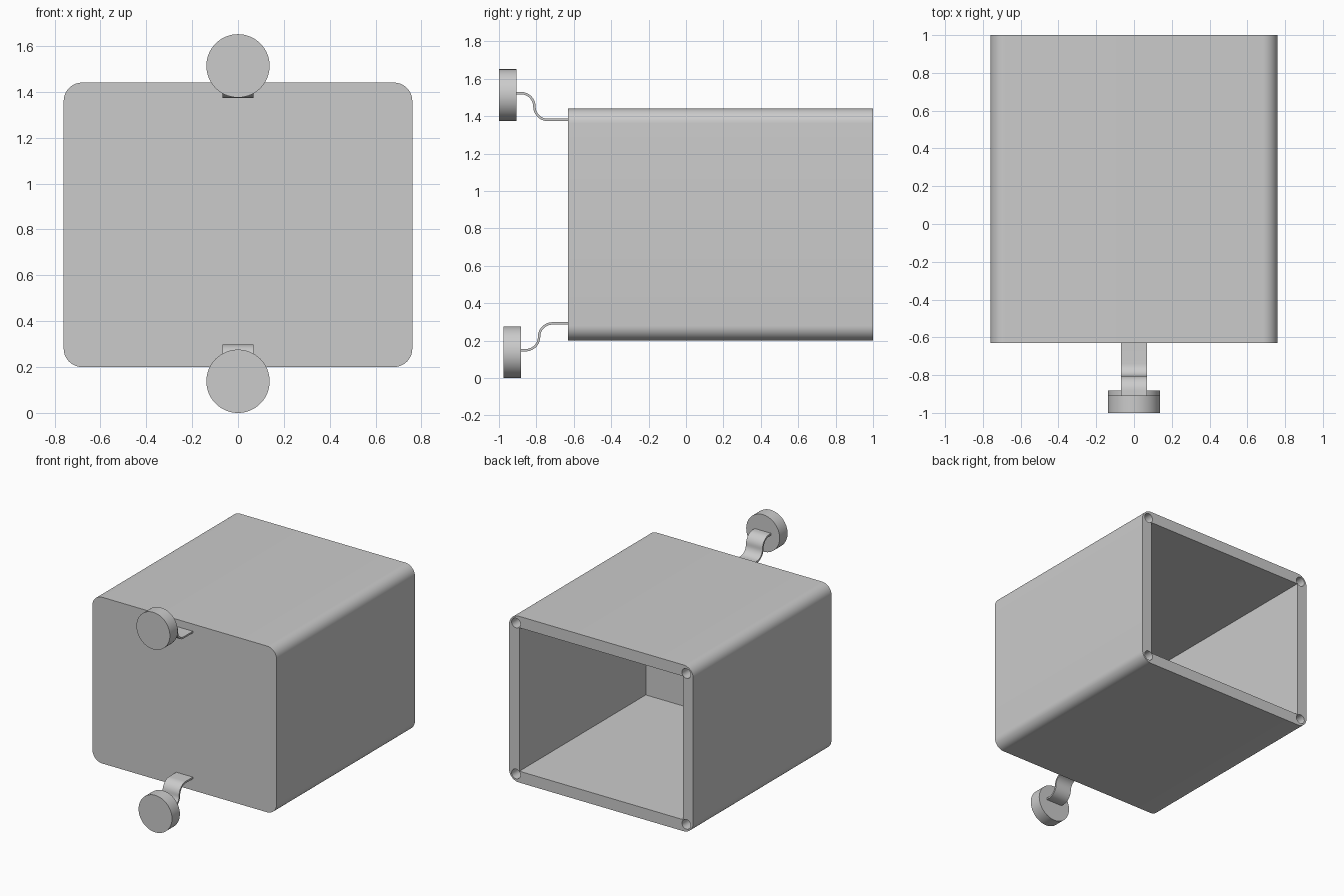
import bpy, bmesh, math
from mathutils import Matrix

old = bpy.data.objects.get("Cube")
if old:
    bpy.data.objects.remove(old, do_unlink=True)

grey = bpy.data.materials.new("light_grey")
grey.use_nodes = True
colour = (0.6, 0.6, 0.6, 1)
grey.diffuse_color = colour
grey.node_tree.nodes["Principled BSDF"].inputs["Base Color"].default_value = colour


def make(name, bm):
    bmesh.ops.recalc_face_normals(bm, faces=bm.faces)
    mesh = bpy.data.meshes.new(name)
    bm.to_mesh(mesh)
    bm.free()
    mesh.materials.append(grey)
    obj = bpy.data.objects.new(name, mesh)
    bpy.context.collection.objects.link(obj)
    return obj


def smooth(obj):
    bpy.ops.object.select_all(action="DESELECT")
    obj.select_set(True)
    bpy.context.view_layer.objects.active = obj
    bpy.ops.object.shade_smooth_by_angle(angle=math.radians(35))


def box(name, hx, y0, y1, z0, z1, radius=0):
    bm = bmesh.new()
    bmesh.ops.create_cube(bm, size=1)
    for v in bm.verts:
        v.co.x *= 2 * hx
        v.co.y = y0 if v.co.y < 0 else y1
        v.co.z = z0 if v.co.z < 0 else z1
    if radius:
        long_edges = [e for e in bm.edges
                      if abs(e.verts[0].co.y - e.verts[1].co.y) > 0.5]
        bmesh.ops.bevel(bm, geom=long_edges, offset=radius, segments=10,
                        profile=0.5, affect="EDGES")
    return make(name, bm)


def disc(name, x, z, y0, y1, radius, sides):
    bm = bmesh.new()
    place = Matrix.Translation((x, (y0 + y1) / 2, z)) @ Matrix.Rotation(math.pi / 2, 4, "X")
    bmesh.ops.create_cone(bm, cap_ends=True, segments=sides, radius1=radius,
                          radius2=radius, depth=y1 - y0, matrix=place)
    return make(name, bm)


def cut(target, cutter):
    cutter.hide_render = True
    mod = target.modifiers.new("cut", "BOOLEAN")
    mod.operation = "DIFFERENCE"
    mod.solver = "EXACT"
    mod.object = cutter
    bpy.context.view_layer.objects.active = target
    bpy.ops.object.modifier_apply(modifier=mod.name)
    bpy.data.objects.remove(cutter, do_unlink=True)


# Hollow housing, open at the back
HX, FRONT, BACK, LOW, HIGH = 0.76, -0.63, 1.0, 0.2, 1.44
WALL, INSET = 0.085, 0.057
housing = box("housing", HX, FRONT, BACK, LOW, HIGH, 0.08)
cut(housing, box("cavity_cutter", HX - WALL, FRONT + 0.14, BACK + 0.1,
                 LOW + WALL, HIGH - WALL))

# Screw holes in the four back corners
for x in (INSET - HX, HX - INSET):
    for z in (LOW + INSET, HIGH - INSET):
        cut(housing, disc("hole_cutter", x, z, BACK - 0.2, BACK + 0.1, 0.036, 24))
smooth(housing)


def strap(name, y_end, z_wall, up):
    """S-shaped strip: two quarter arcs joining the wall to a disc."""
    r, half, thick, steps = 0.0715, 0.068, 0.013, 10
    mid = y_end + 0.025 + r
    path = [(FRONT + 0.01, z_wall)]
    for i in range(steps + 1):
        a = math.pi / 2 * i / steps
        path.append((mid + r - r * math.sin(a), r - r * math.cos(a)))
    for i in range(1, steps + 1):
        a = math.pi / 2 * i / steps
        path.append((mid - r + r * math.cos(a), r + r * math.sin(a)))
    path = path[:1] + [(y, z_wall + up * z) for y, z in path[1:]]
    path.append((y_end - 0.005, path[-1][1]))
    # Offset the path to both sides, then extrude across the width
    sides = ([], [])
    for i, (y, z) in enumerate(path):
        a, b = path[max(i - 1, 0)], path[min(i + 1, len(path) - 1)]
        dy, dz = b[0] - a[0], b[1] - a[1]
        k = thick / 2 / math.hypot(dy, dz)
        sides[0].append((y - dz * k, z + dy * k))
        sides[1].append((y + dz * k, z - dy * k))
    bm = bmesh.new()
    rings = []
    for (ya, za), (yb, zb) in zip(*sides):
        rings.append([bm.verts.new(c) for c in (
            (-half, ya, za), (half, ya, za), (half, yb, zb), (-half, yb, zb))])
    for p, q in zip(rings, rings[1:]):
        for i in range(4):
            j = (i + 1) % 4
            bm.faces.new((p[i], p[j], q[j], q[i]))
    bm.faces.new(rings[0])
    bm.faces.new(rings[-1])
    smooth(make(name, bm))


# Bent straps with round pads, above and below
for side, y0, z_disc, z_wall, up in (("upper", -1.0, 1.513, 1.38, 1),
                                     ("lower", -0.975, 0.138, 0.292, -1)):
    y1 = y0 + 0.093
    smooth(disc(side + "_pad", 0, z_disc, y0, y1, 0.138, 64))
    strap(side + "_strap", y1, z_wall, up)
